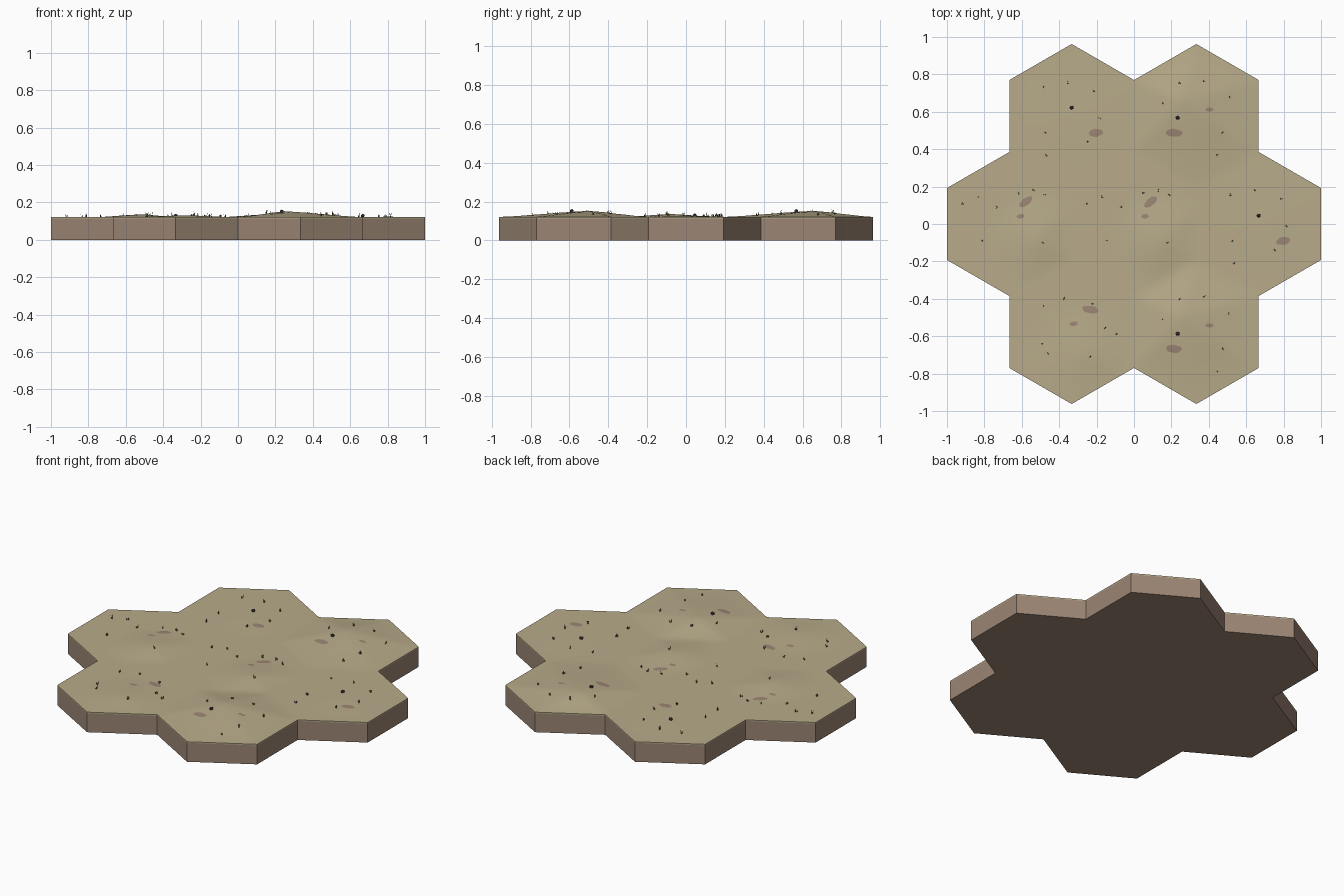
import bpy, bmesh, math, random
from mathutils import Vector, Matrix

if "Cube" in bpy.data.objects:
    bpy.data.objects.remove(bpy.data.objects["Cube"])

random.seed(4)
W = 2 / 3                    # tile width across flats
R = W / math.sqrt(3)         # tile corner radius
RIM, LIP = 0.121, 0.114      # top and bottom of the sand layer


def material(name, colour):
    m = bpy.data.materials.new(name)
    m.diffuse_color = (*colour, 1)
    m.use_nodes = True
    m.node_tree.nodes["Principled BSDF"].inputs["Base Color"].default_value = m.diffuse_color
    return m


SAND = material("sand", (0.48, 0.41, 0.255))
EARTH = material("earth", (0.33, 0.235, 0.175))
GRASS = material("dry_grass", (0.10, 0.09, 0.05))
STONE = material("dark_stone", (0.07, 0.06, 0.05))

# Tile kinds: humps (x, y, height, reach), patches (x, y, length, width, angle), tufts, stones
KINDS = {
    "dune": dict(humps=[(-0.08, 0.08, 0.031, 0.50)],
                 patches=[(-0.12, -0.09, 0.09, 0.045, 0), (0.07, 0.035, 0.045, 0.022, 0)],
                 tufts=[(-.09, .175), (.04, .19), (-.18, .07), (.175, .10), (.14, -.09), (.11, -.21)],
                 stones=[(-0.10, -0.01)]),
    "flat": dict(humps=[(0.05, 0.02, 0.002, 0.30)],
                 patches=[(0.13, -0.09, 0.08, 0.042, 10)],
                 tufts=[(-.15, .155), (-.02, .18), (.12, .135), (-.14, -.09), (.15, -.01),
                        (.085, -.14), (-.135, -.21)],
                 stones=[(0, 0.045)]),
    "knoll": dict(humps=[(0.15, -0.08, 0.015, 0.24)],
                  patches=[(0.09, 0.12, 0.085, 0.042, 38), (0.06, 0.042, 0.042, 0.024, 10)],
                  tufts=[(-.25, .11), (-.17, .145), (-.07, .09), (.05, .165), (.13, .18),
                         (.19, .155), (-.145, -.09), (.18, -.10)],
                  stones=[]),
    "low": dict(humps=[(0.05, -0.12, 0.010, 0.26)],
                patches=[(0.10, 0.12, 0.085, 0.042, -10), (0.01, 0.045, 0.045, 0.025, 10)],
                tufts=[(-.04, .18), (.11, .15), (-.15, .14), (.18, .02), (-.155, -.065),
                       (.10, -.135), (-.13, -.115), (.24, -.01)],
                stones=[]),
}
TILES = [(0, 0, "knoll"), (-W, 0, "knoll"), (W, 0, "flat"),
         (-W / 2, 1.5 * R, "flat"), (W / 2, 1.5 * R, "dune"),
         (-W / 2, -1.5 * R, "low"), (W / 2, -1.5 * R, "dune")]


def corner(i):
    a = math.radians(30 + 60 * i)
    return Vector((R * math.cos(a), R * math.sin(a), 0))


def edge_distances(x, y):
    return [W / 2 - x * math.cos(math.radians(60 * i)) - y * math.sin(math.radians(60 * i))
            for i in range(6)]


def height(kind, x, y):
    """Humps rise in straight slopes and fade to the flat rim of the tile."""
    z = RIM
    for hx, hy, h, reach in KINDS[kind]["humps"]:
        part = min(a / b for a, b in zip(edge_distances(x, y), edge_distances(hx, hy)))
        part = max(0, min(part, 1 - math.hypot(x - hx, y - hy) / reach))
        z += h * (0.6 * part + 0.4 * part * part * (3 - 2 * part))
    return z


def finish(bm, name, mat, angle=None):
    bmesh.ops.recalc_face_normals(bm, faces=bm.faces)
    mesh = bpy.data.meshes.new(name)
    bm.to_mesh(mesh)
    bm.free()
    mesh.materials.append(mat)
    ob = bpy.data.objects.new(name, mesh)
    bpy.context.collection.objects.link(ob)
    if angle:
        bpy.ops.object.select_all(action='DESELECT')
        ob.select_set(True)
        bpy.context.view_layer.objects.active = ob
        bpy.ops.object.shade_smooth_by_angle(angle=math.radians(angle))
    return ob


def skirt(bm, dz):
    """Weld the tiles and extrude their common outline."""
    bmesh.ops.remove_doubles(bm, verts=bm.verts, dist=0.0005)
    rim = [e for e in bm.edges if e.is_boundary]
    new = bmesh.ops.extrude_edge_only(bm, edges=rim)["geom"]
    bmesh.ops.translate(bm, vec=(0, 0, dz), verts=[v for v in new if isinstance(v, bmesh.types.BMVert)])


# Earth base: joined hexagons with walls
bm = bmesh.new()
for tx, ty, kind in TILES:
    bm.faces.new([bm.verts.new(corner(i) + Vector((tx, ty, 0))) for i in range(6)])
bmesh.ops.remove_doubles(bm, verts=bm.verts, dist=0.0005)
bmesh.ops.dissolve_faces(bm, faces=bm.faces[:], use_verts=False)
skirt(bm, LIP)
finish(bm, "earth_base", EARTH)

# Sand surface: triangle grid in each hexagon, lifted by the humps
bm = bmesh.new()
N = 12
for tx, ty, kind in TILES:
    for s in range(6):
        a, b = corner(s) / N, corner(s + 1) / N
        grid = {}
        for i in range(N + 1):
            for j in range(N + 1 - i):
                p = a * i + b * j
                grid[i, j] = bm.verts.new((p.x + tx, p.y + ty, height(kind, p.x, p.y)))
        for i, j in grid:
            if i + j < N:
                bm.faces.new((grid[i, j], grid[i + 1, j], grid[i, j + 1]))
            if i + j < N - 1:
                bm.faces.new((grid[i + 1, j], grid[i + 1, j + 1], grid[i, j + 1]))
skirt(bm, LIP - RIM)
finish(bm, "sand_surface", SAND, 30)

patches, grass, stones = bmesh.new(), bmesh.new(), bmesh.new()
for tx, ty, kind in TILES:
    k = KINDS[kind]

    # Bare earth patches draped on the sand
    for px, py, length, width, angle in k["patches"]:
        c, s = math.cos(math.radians(angle)), math.sin(math.radians(angle))

        def drape(u, v, lift):
            x, y = px + u * c - v * s, py + u * s + v * c
            return patches.verts.new((x + tx, y + ty, height(kind, x, y) + lift))

        mid = drape(0, 0, 0.002)
        ring = []
        for i in range(12):
            t, r = math.tau * i / 12, random.uniform(0.44, 0.54)
            ring.append(drape(length * r * math.cos(t), width * r * math.sin(t), 0.0012))
        for i in range(12):
            patches.faces.new((mid, ring[i], ring[(i + 1) % 12]))

    # Grass tufts: a few leaning three-sided blades
    for gx, gy in k["tufts"]:
        z = height(kind, gx, gy) - 0.001
        for i in range(4):
            t = random.uniform(0, math.tau)
            lean = Vector((math.cos(t), math.sin(t), 0))
            foot = Vector((gx + tx, gy + ty, z)) + lean * random.uniform(0.001, 0.005)
            tip = grass.verts.new(foot + lean * 0.004 + Vector((0, 0, random.uniform(0.012, 0.026))))
            base = [grass.verts.new(foot + Vector((math.cos(q), math.sin(q), 0)) * 0.0022)
                    for q in (t, t + math.tau / 3, t + 2 * math.tau / 3)]
            for j in range(3):
                grass.faces.new((base[j], base[(j + 1) % 3], tip))

    # Small stones
    for sx, sy in k["stones"]:
        place = Matrix.Translation((sx + tx, sy + ty, height(kind, sx, sy) + 0.006))
        bmesh.ops.create_icosphere(stones, subdivisions=1, radius=0.012,
                                   matrix=place @ Matrix.Diagonal((1, 0.95, 0.85, 1)))

finish(patches, "earth_patches", EARTH, 30)
finish(grass, "grass_tufts", GRASS)
finish(stones, "small_stones", STONE)
